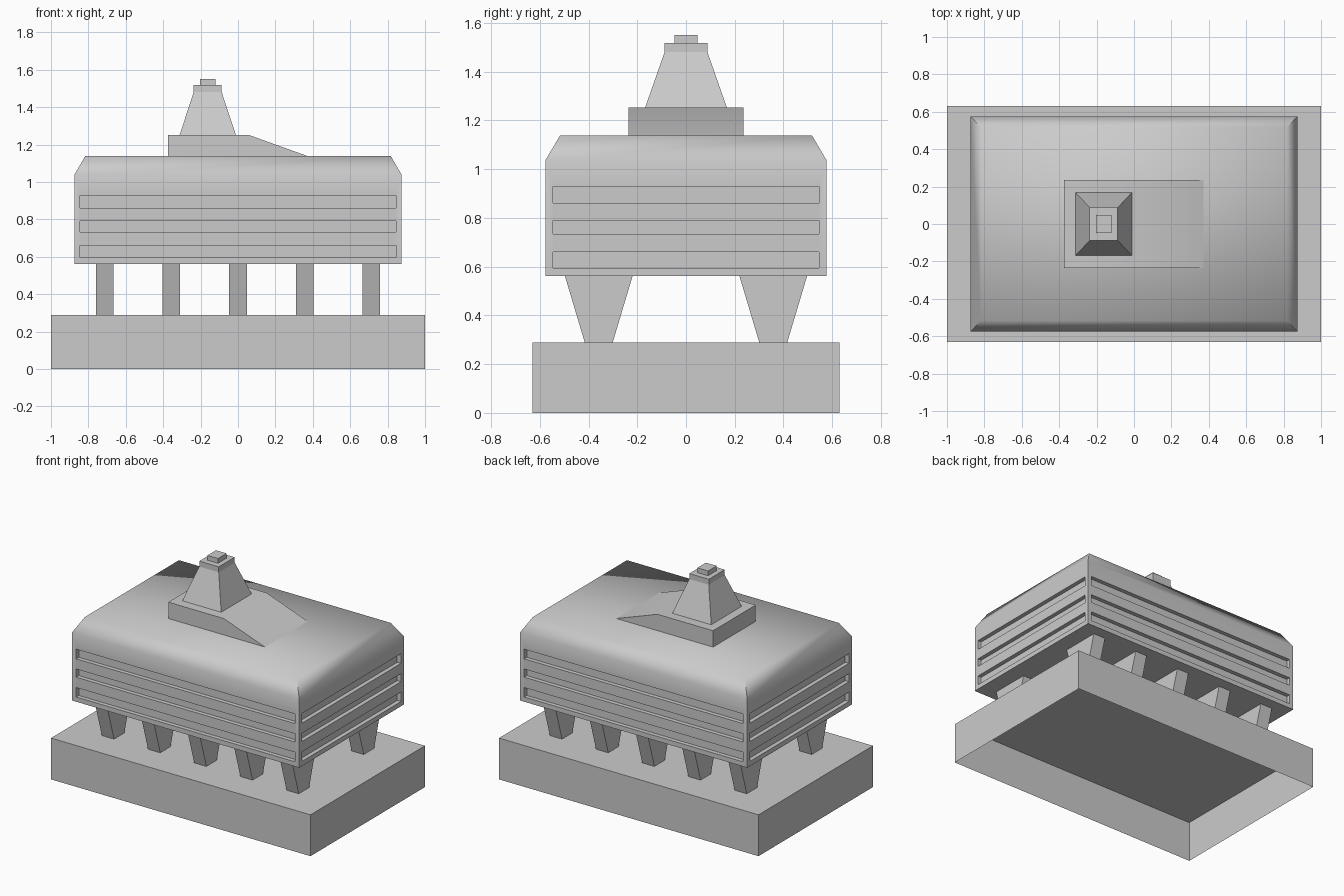
import bpy, bmesh, math

if "Cube" in bpy.data.objects:
    bpy.data.objects.remove(bpy.data.objects["Cube"])


def make(name, bm):
    bmesh.ops.recalc_face_normals(bm, faces=bm.faces)
    me = bpy.data.meshes.new(name)
    bm.to_mesh(me)
    bm.free()
    ob = bpy.data.objects.new(name, me)
    bpy.context.collection.objects.link(ob)
    return ob


def stack(name, levels, bottom=True):
    """Solid lofted through rectangles given as (cx, cy, half_x, half_y, z)."""
    bm = bmesh.new()
    rings = [[bm.verts.new((cx + sx * hx, cy + sy * hy, z))
              for sx, sy in ((-1, -1), (1, -1), (1, 1), (-1, 1))]
             for cx, cy, hx, hy, z in levels]
    for a, b in zip(rings, rings[1:]):
        for i in range(4):
            j = (i + 1) % 4
            bm.faces.new((a[i], a[j], b[j], b[i]))
    bm.faces.new(rings[-1])
    if bottom:
        bm.faces.new(rings[0][::-1])
    ob = make(name, bm)
    if not bottom:
        ob.data.update()
    return ob


def smooth(ob, degrees):
    bpy.ops.object.select_all(action='DESELECT')
    ob.select_set(True)
    bpy.context.view_layer.objects.active = ob
    bpy.ops.object.shade_smooth_by_angle(angle=math.radians(degrees))


# Plinth, open underneath
stack("plinth", [(0, 0, 1, 0.63, 0), (0, 0, 1, 0.63, 0.288)], bottom=False)

# Two rows of tapered legs
for side, row in ((-1, "front"), (1, "back")):
    for i in range(5):
        x = (i - 2) * 0.356
        stack(f"{row}_leg_{i + 1}", [(x, side * 0.358, 0.047, 0.057, 0.288),
                                     (x, side * 0.358, 0.047, 0.139, 0.562)])

# Main block with bevelled roof edge
HX, HY, DEPTH = 0.875, 0.576, 0.029
body = stack("main_block", [(0, 0, HX, HY, 0.562), (0, 0, HX, HY, 1.038),
                            (0, 0, 0.817, 0.517, 1.138)])

# Window bands cut into all four sides
bm = bmesh.new()


def cutter_box(cx, cy, hx, hy, z0, z1):
    vs = bmesh.ops.create_cube(bm, size=1)["verts"]
    for v in vs:
        v.co.x = cx + v.co.x * 2 * hx
        v.co.y = cy + v.co.y * 2 * hy
        v.co.z = (z0 + z1) / 2 + v.co.z * (z1 - z0)


for z0, z1 in ((0.595, 0.661), (0.733, 0.79), (0.861, 0.928)):
    for s in (-1, 1):
        cutter_box(0, s * HY, 0.844, DEPTH, z0, z1)
        cutter_box(s * HX, 0, DEPTH, 0.545, z0, z1)
cutter = make("window_cutter", bm)
cutter.hide_render = True
mod = body.modifiers.new("windows", 'BOOLEAN')
mod.operation = 'DIFFERENCE'
mod.solver = 'EXACT'
mod.object = cutter
bpy.context.view_layer.objects.active = body
bpy.ops.object.modifier_apply(modifier=mod.name)
bpy.data.objects.remove(cutter)
smooth(body, 60)

# Roof wedge: side profile extruded across y
bm = bmesh.new()
profile = [(-0.373, 1.137), (0.375, 1.137), (0.055, 1.252), (-0.373, 1.252)]
face = bm.faces.new([bm.verts.new((x, -0.235, z)) for x, z in profile])
ext = bmesh.ops.extrude_face_region(bm, geom=[face])["geom"]
bmesh.ops.translate(bm, vec=(0, 0.47, 0),
                    verts=[g for g in ext if isinstance(g, bmesh.types.BMVert)])
smooth(make("roof_wedge", bm), 30)

# Tapered tower and its cap
TX = -0.162
stack("tower", [(TX, 0, 0.15, 0.168, 1.252), (TX, 0, 0.075, 0.088, 1.48),
                (TX, 0, 0.075, 0.088, 1.518)])
stack("tower_cap", [(TX, 0, 0.041, 0.047, 1.518), (TX, 0, 0.041, 0.047, 1.551)])
